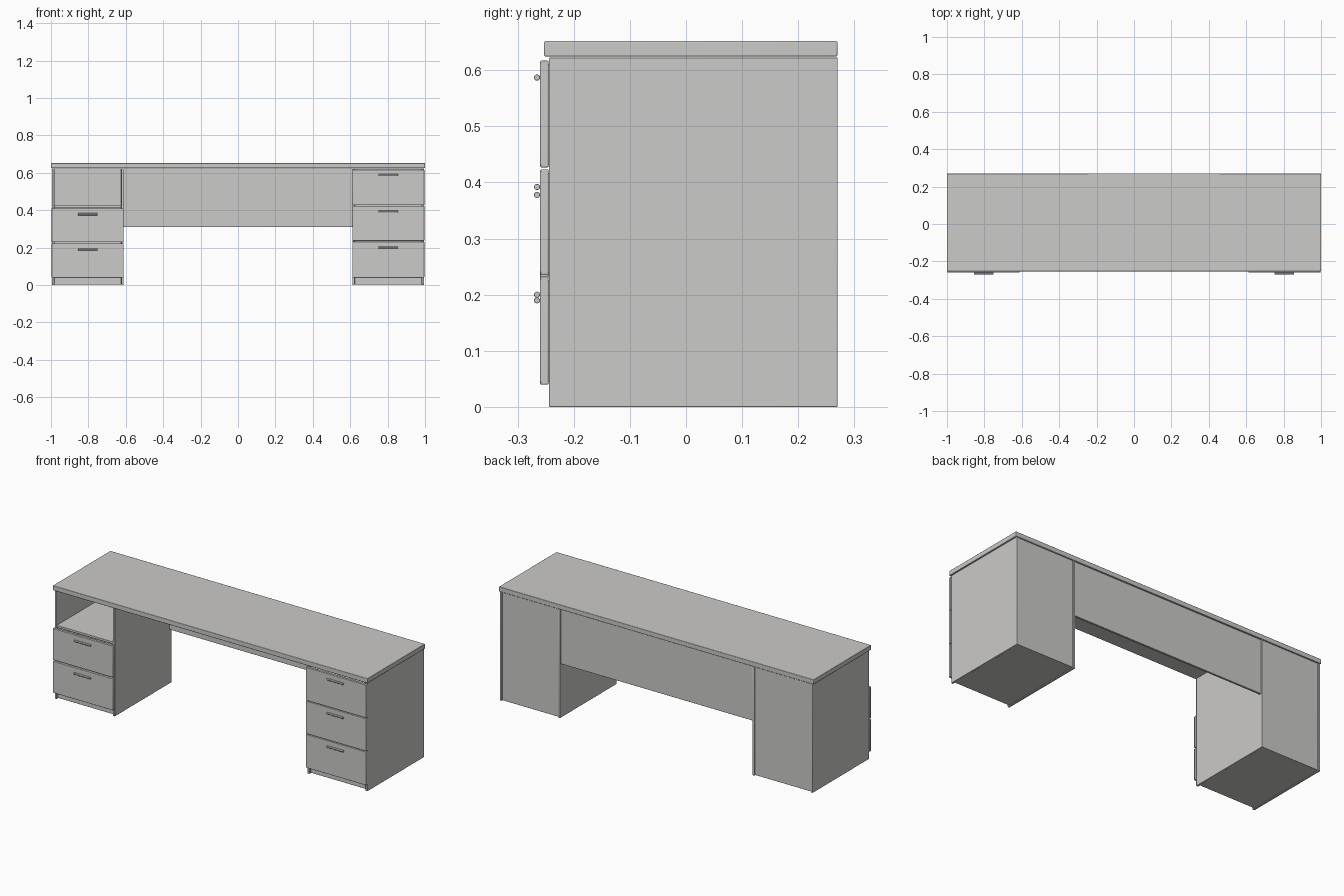
import bpy
import math
from mathutils import Vector

cube = bpy.data.objects.get("Cube")
if cube:
    bpy.data.objects.remove(cube, do_unlink=True)

# One painted finish for the whole desk
COLOUR = (0.60, 0.595, 0.58, 1)
paint = bpy.data.materials.new("warm_grey")
paint.use_nodes = True
paint.diffuse_color = COLOUR
paint.node_tree.nodes["Principled BSDF"].inputs["Base Color"].default_value = COLOUR


def finish(obj, name, bevel):
    obj.name = name
    obj.data.materials.append(paint)
    if bevel:
        mod = obj.modifiers.new("soft_edges", "BEVEL")
        mod.width = bevel
        mod.segments = 2
    bpy.ops.object.shade_smooth_by_angle()
    return obj


def panel(name, x, y, z, bevel=0.0015):
    """Box spanning the given (low, high) ranges."""
    low, high = (Vector(c) for c in zip(x, y, z))
    bpy.ops.mesh.primitive_cube_add(size=1, location=(low + high) / 2)
    obj = bpy.context.object
    obj.scale = high - low
    bpy.ops.object.transform_apply(location=False, rotation=False, scale=True)
    return finish(obj, name, bevel)


def handle(name, x, z):
    """Slim horizontal rod fixed to a drawer front."""
    bpy.ops.mesh.primitive_cylinder_add(
        vertices=12, radius=0.0055, depth=0.104, location=(x, -0.2655, z),
        rotation=(0, math.pi / 2, 0))
    finish(bpy.context.object, name, 0.001)


# Cabinet dimensions
FRONT, BACK = -0.244, 0.27
INNER, OUTER, BOARD = 0.612, 0.994, 0.012
TOP = 0.623
MIDDLE = (INNER + OUTER) / 2


def span(side, a, b):
    """Mirror an x range onto the chosen side."""
    return tuple(sorted((side * a, side * b)))


def cabinet(label, side, drawers, handles):
    inside = span(side, INNER + BOARD, OUTER - BOARD)
    # Side boards, plinth and back
    panel(label + "_inner_side", span(side, INNER, INNER + BOARD), (FRONT, BACK), (0, TOP))
    panel(label + "_outer_side", span(side, OUTER - BOARD, OUTER), (FRONT, BACK), (0, TOP))
    panel(label + "_base", inside, (-0.232, 0.264), (0.003, 0.04))
    panel(label + "_back", inside, (0.254, 0.266), (0.003, TOP))
    # Drawers with fronts that cover the side boards
    for i, (low, high) in enumerate(drawers):
        tag = f"{label}_drawer_{i + 1}"
        panel(tag + "_front", span(side, INNER, OUTER + 0.002), (-0.26, -0.245), (low, high), 0.002)
        panel(tag + "_box", inside, (-0.246, 0.24), (low + 0.004, high - 0.006), 0)
        handle(tag + "_handle", side * MIDDLE, handles[i])


# Cabinet with three drawers, and one with two drawers under an open shelf
cabinet("left", 1, [(0.04, 0.232), (0.236, 0.423), (0.427, 0.617)], [0.2, 0.392, 0.587])
cabinet("right", -1, [(0.04, 0.222), (0.229, 0.41)], [0.19, 0.378])
panel("open_shelf", span(-1, INNER + BOARD, OUTER - BOARD), (FRONT, 0.255), (0.412, 0.425))

# Modesty panel and desktop
panel("modesty_panel", (-INNER, INNER), (0.252, 0.264), (0.31, TOP))
panel("desktop", (-1, 1), (-0.253, BACK), (0.6245, 0.652), 0.0025)
